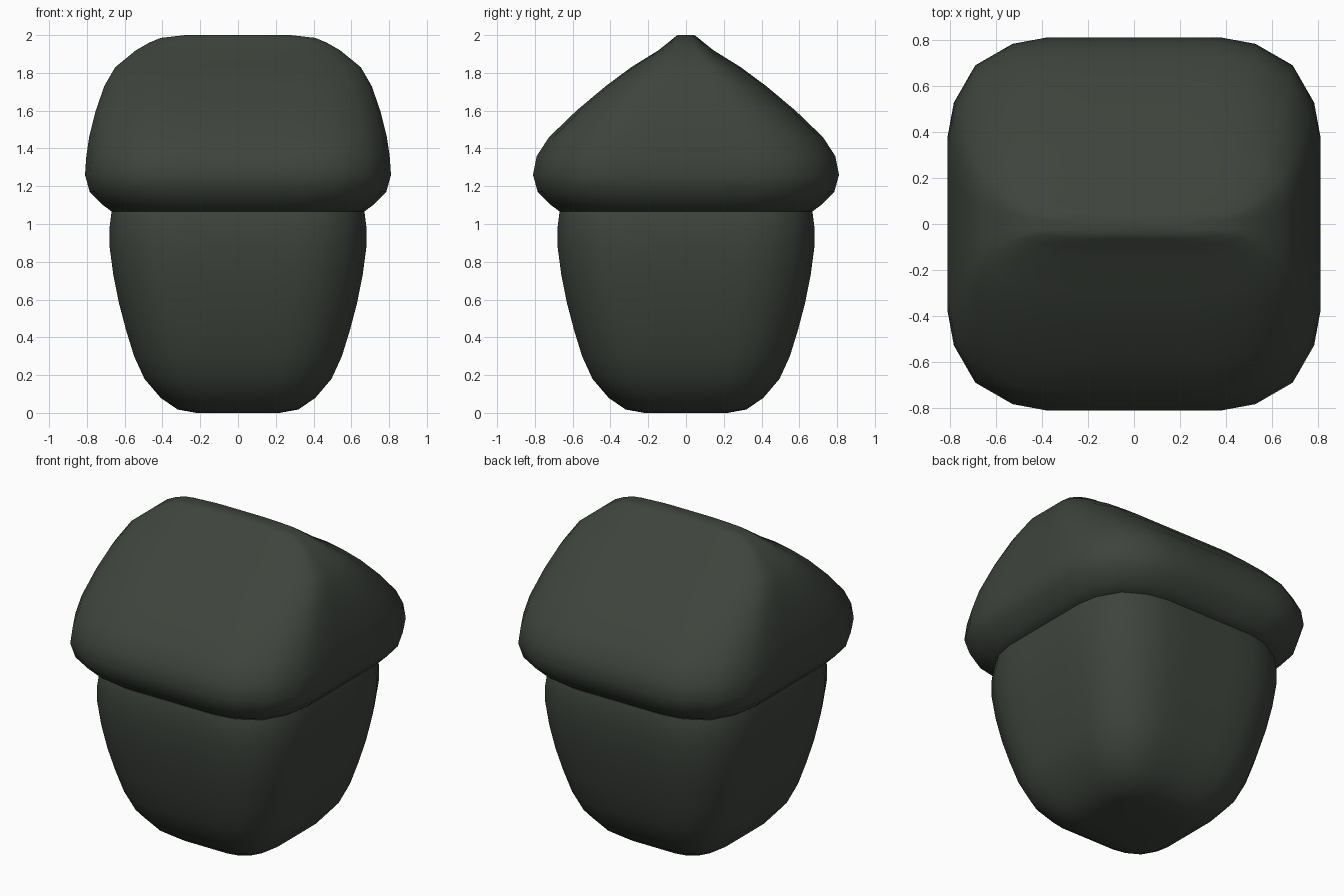
import bpy, bmesh

if "Cube" in bpy.data.objects:
    bpy.data.objects.remove(bpy.data.objects["Cube"])

# One flat colour for the whole model
green = bpy.data.materials.new("dark grey green")
green.diffuse_color = (0.048, 0.058, 0.046, 1)
green.use_nodes = True
green.node_tree.nodes["Principled BSDF"].inputs["Base Color"].default_value = green.diffuse_color

# Quarter of the rounded-square cross-section, half size 1
CORNER = [(1, 0), (1, 0.23), (1, 0.46), (0.965, 0.65), (0.85, 0.85),
          (0.65, 0.965), (0.46, 1), (0.23, 1)]


def cross_section():
    """Turn the quarter through four right angles."""
    pts, quarter = [], CORNER
    for _ in range(4):
        pts += quarter
        quarter = [(-y, x) for x, y in quarter]
    return pts


def loft(name, levels):
    """Stack scaled sections; each level is (z, half width x, half depth y)."""
    bm = bmesh.new()
    section = cross_section()
    n = len(section)
    rings = [[bm.verts.new((x * hx, y * hy, z)) for x, y in section]
             for z, hx, hy in levels]
    for lo, hi in zip(rings, rings[1:]):
        for i in range(n):
            j = (i + 1) % n
            bm.faces.new((lo[i], lo[j], hi[j], hi[i]))
    bm.faces.new(rings[0][::-1])
    bm.faces.new(rings[-1])
    for f in bm.faces:
        f.smooth = True
    mesh = bpy.data.meshes.new(name)
    bm.to_mesh(mesh)
    bm.free()
    mesh.materials.append(green)
    obj = bpy.data.objects.new(name, mesh)
    bpy.context.collection.objects.link(obj)
    return obj


# Nut body: same profile on all four sides
body = [(0, 0.22), (0.018, 0.32), (0.08, 0.41), (0.18, 0.495), (0.30, 0.55),
        (0.44, 0.593), (0.58, 0.63), (0.73, 0.66), (0.88, 0.68),
        (0.98, 0.68), (1.06, 0.67), (1.12, 0.65)]
loft("nut_body", [(z, h, h) for z, h in body])

# Cap: overhanging rim that narrows to a ridge running along x
loft("cap", [
    (1.07, 0.58, 0.58), (1.06, 0.66, 0.66), (1.10, 0.715, 0.715),
    (1.17, 0.785, 0.785), (1.26, 0.81, 0.81), (1.36, 0.803, 0.79),
    (1.46, 0.788, 0.725), (1.60, 0.753, 0.58), (1.73, 0.708, 0.425),
    (1.83, 0.65, 0.29), (1.92, 0.54, 0.145), (1.96, 0.47, 0.095),
    (1.985, 0.41, 0.065), (2.0, 0.28, 0.045)])
